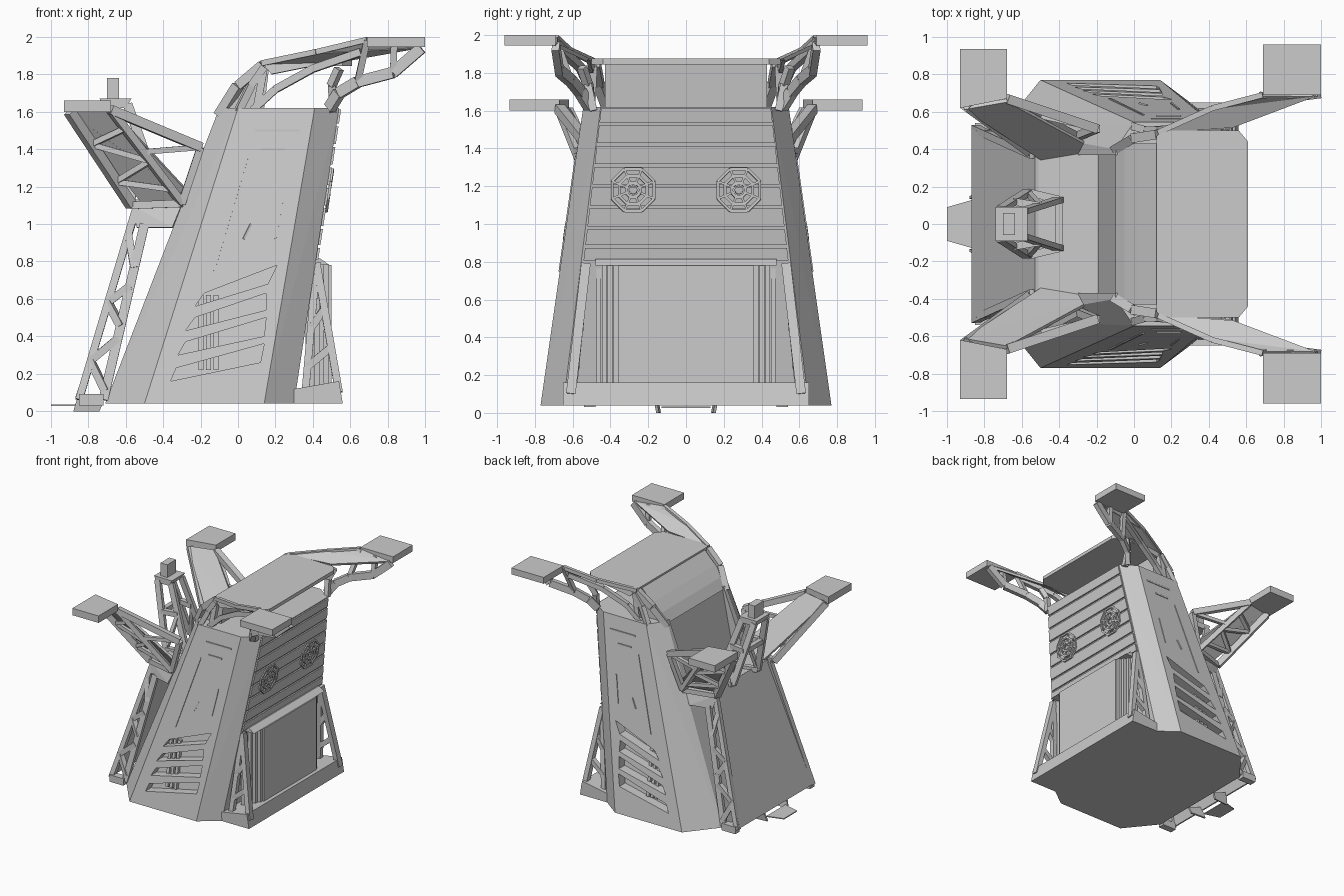
import bpy, bmesh, math
from mathutils import Vector

cube = bpy.data.objects.get("Cube")
if cube:
    bpy.data.objects.remove(cube, do_unlink=True)

grey = bpy.data.materials.new("hull grey")
grey.use_nodes = True
grey.diffuse_color = (0.6, 0.6, 0.6, 1)
grey.node_tree.nodes["Principled BSDF"].inputs["Base Color"].default_value = (0.6, 0.6, 0.6, 1)
SIDES = (1, -1)


def solid(bm, pts):
    """Convex block around the given points."""
    verts = [bm.verts.new(p) for p in pts]
    bmesh.ops.convex_hull(bm, input=verts)
    loose = [v for v in verts if v.is_valid and not v.link_faces]
    bmesh.ops.delete(bm, geom=loose, context='VERTS')


def box(bm, x, y, z):
    solid(bm, [(a, b, c) for a in x for b in y for c in z])


def prism(bm, profile, y0, y1):
    """x-z profile pulled along y."""
    solid(bm, [(x, y, z) for x, z in profile for y in (y0, y1)])


def flip(pts, s):
    return [Vector((x, s * y, z)) for x, y, z in pts]


def plate(bm, pts, t=0.02):
    pts = [Vector(p) for p in pts]
    n = (pts[1] - pts[0]).cross(pts[2] - pts[0]).normalized() * t / 2
    solid(bm, [p + n for p in pts] + [p - n for p in pts])


def beam(bm, p, q, w=0.03, h=None):
    p, q = Vector(p), Vector(q)
    d = (q - p).normalized()
    up = Vector((0, 0, 1)) if abs(d.z) < 0.9 else Vector((1, 0, 0))
    u = d.cross(up).normalized() * w / 2
    v = d.cross(u).normalized() * (h or w) / 2
    solid(bm, [e + a * u + b * v for e in (p, q) for a in SIDES for b in SIDES])


def path(bm, pts, w=0.03, h=None):
    for p, q in zip(pts, pts[1:]):
        beam(bm, p, q, w, h)


def finish(bm, name):
    bmesh.ops.dissolve_limit(bm, angle_limit=0.01, verts=bm.verts[:], edges=bm.edges[:])
    bmesh.ops.recalc_face_normals(bm, faces=bm.faces[:])
    me = bpy.data.meshes.new(name)
    bm.to_mesh(me)
    bm.free()
    me.materials.append(grey)
    ob = bpy.data.objects.new(name, me)
    bpy.context.collection.objects.link(ob)
    return ob


def side_y(z):
    return 0.77 - (z - 0.04) * 0.143


def back_x(z):
    return 0.30 + (z - 0.04) * 0.152


# Tapered main tower
bm = bmesh.new()
top = 1.62
low = [(-.71, .51), (-.5, .77), (.14, .77), (.30, .65)]
high = [(-.1, .40), (.0, side_y(top)), (.41, side_y(top)), (back_x(top), .452)]
solid(bm, [(x, s * y, z) for loop, z in ((low, .04), (high, top)) for x, y in loop for s in SIDES])
tower = finish(bm, "tower")

# Cutters for the side vents and the recessed front window
bm = bmesh.new()
vents = [
    [(-.23, .56), (.16, .68), (.21, .78), (-.18, .63)],
    [(-.28, .43), (.15, .54), (.15, .63), (-.23, .50)],
    [(-.32, .30), (.14, .40), (.15, .50), (-.28, .37)],
    [(-.36, .16), (.12, .26), (.14, .36), (-.33, .23)],
]
for s in SIDES:
    for vent in vents:
        solid(bm, [(x, s * (side_y(z) + d), z) for x, z in vent for d in (-.08, .1)])
prism(bm, [(-.6, 1.1), (-.19, 1.1), (-.12, 1.45), (-.07, 1.7), (-.6, 1.7)], -.37, .37)
cutter = finish(bm, "cutter")
cutter.hide_render = True
mod = tower.modifiers.new("cuts", 'BOOLEAN')
mod.operation = 'DIFFERENCE'
mod.solver = 'EXACT'
mod.object = cutter
graph = bpy.context.evaluated_depsgraph_get()
tower.data = bpy.data.meshes.new_from_object(tower.evaluated_get(graph))
tower.modifiers.clear()
bpy.data.objects.remove(cutter, do_unlink=True)

# Ribs in the vents and raised seams on the tower sides
bm = bmesh.new()
for s in SIDES:
    for x in (-.21, -.17, -.13):
        solid(bm, [(x + a, s * (side_y(z) + d), z) for a in (0, .025) for z in (.22, .62) for d in (-.09, -.05)])
    seams = [[(.09, 1.5), (.33, 1.5)], [(-.13, .75), (.05, 1.36)], [(.12, 1.4), (.25, 1.4)],
             [(.03, .92), (.07, 1.0)], [(.2, .92), (.24, 1.15)]]
    for seam in seams:
        path(bm, [(x, s * side_y(z), z) for x, z in seam], .012)
finish(bm, "tower_trim")

# Sloped windscreen cap and overhanging roof
bm = bmesh.new()
prism(bm, [(-.1, 1.6), (-.05, 1.68), (.02, 1.76), (.13, 1.87), (.17, 1.87), (.14, 1.62)], -.43, .43)
finish(bm, "windscreen_cap")
bm = bmesh.new()
roof = [(.12, .47), (.16, .5), (.56, .5), (.61, .44)]
solid(bm, [(x, s * y, z) for x, y in roof for s in SIDES for z in (1.845, 1.875)])
finish(bm, "roof")

# Slatted rear wall
bm = bmesh.new()
levels = [.80, .88, .98, 1.09, 1.2, 1.31, 1.42, 1.53, 1.62]
for a, b in zip(levels, levels[1:]):
    solid(bm, [(back_x(z) + d, s * (.635 - z * .115), z) for z in (a + .008, b - .008)
               for d in (-.03, .012) for s in SIDES])
finish(bm, "rear_slats")

# Round grilles
bm = bmesh.new()
for s in SIDES:
    def rim(r, k):
        a = math.tau * (k + .5) / 8
        z = 1.18 + r * math.sin(a)
        return (back_x(z) + .016, s * .28 + r * math.cos(a), z)
    for k in range(8):
        for r in (.04, .08, .12):
            beam(bm, rim(r, k), rim(r, k + 1), .014)
        beam(bm, rim(.02, k), rim(.12, k), .012)
finish(bm, "rear_grilles")

# Rear ledge and the ribbed machine box standing on it
bm = bmesh.new()
solid(bm, [(x, s * .65, z) for s in SIDES for x, z in ((.2, .04), (.56, .04), (.54, .16), (.2, .10))])
finish(bm, "rear_ledge")
bm = bmesh.new()
box(bm, (.36, .5), (-.36, .36), (.1, .78))
for k in range(4):
    for s in SIDES:
        y = .36 + k * .03
        box(bm, (.36, .485 - k * .025), (s * y, s * (y + .025)), (.1, .78))
prism(bm, [(.36, .78), (.49, .78), (.44, .815), (.36, .815)], -.48, .48)
finish(bm, "machine_box")

# Braces beside the machine box
bm = bmesh.new()
for s in SIDES:
    foot, head, back = flip([(.54, .61, .1), (.42, .53, .79), (.36, .6, .1)], s)
    beam(bm, foot, head, .05, .04)
    beam(bm, back, head, .04)
    for t in (.35, .65):
        beam(bm, foot.lerp(head, t), back.lerp(head, t - .15), .04)
finish(bm, "rear_braces")

# Free-standing sloped front shield with open side webs
bm = bmesh.new()
plate(bm, [(-.86, .51, .07), (-.86, -.51, .07), (-.52, -.36, 1.11), (-.52, .36, 1.11)])
finish(bm, "front_shield")
bm = bmesh.new()
for s in SIDES:
    a, b, c, d = flip([(-.85, .51, .06), (-.54, .37, 1.1), (-.72, .51, .06), (-.5, .41, 1.0)], s)
    beam(bm, a, b, .04)
    beam(bm, c, d, .03, .05)
    beam(bm, a, c, .06)
    for t, u in ((.2, .05), (.2, .35), (.5, .42), (.5, .65), (.85, .75)):
        beam(bm, a.lerp(b, t), c.lerp(d, u), .04)
    plate(bm, flip([(-.57, .38, 1.1), (-.3, .43, 1.1), (-.35, .45, .98), (-.54, .40, .98)], s))
finish(bm, "shield_webs")

# Deck between shield and windscreen
bm = bmesh.new()
solid(bm, [(x, s * y, z) for x, y in ((-.53, .36), (-.16, .40)) for s in SIDES for z in (1.08, 1.105)])
finish(bm, "front_deck")

# Front wings and rear arms; left and right follow the sign of y
for s in SIDES:
    side = "left" if s > 0 else "right"
    # Front wing: solid inner panel, outer truss, flat pad
    bm = bmesh.new()
    p = flip([(-.91, .62, 1.61), (-.68, .66, 1.62), (-.2, .40, 1.1), (-.5, .35, 1.1)], s)
    plate(bm, p[:3])
    plate(bm, [p[0], p[2], p[3]])
    tip, tip2, root, heel, knee = flip(
        [(-.9, .63, 1.6), (-.68, .67, 1.61), (-.2, .51, 1.41), (-.57, .39, 1.1), (-.3, .47, 1.11)], s)
    beam(bm, tip2, root, .05)
    beam(bm, tip, heel, .05)
    beam(bm, tip2, knee, .04)
    beam(bm, root, knee, .04)
    beam(bm, heel, knee, .04)
    beam(bm, tip2.lerp(knee, .45), root, .03)
    for t, u in ((.35, .2), (.35, .55), (.75, .55), (.75, .85)):
        beam(bm, tip.lerp(heel, t), tip2.lerp(knee, u), .03)
    finish(bm, "front_wing_" + side)
    bm = bmesh.new()
    pad = flip([(-.93, .62, 1.6), (-.68, .67, 1.6), (-.68, .935, 1.6), (-.93, .935, 1.6)], s)
    solid(bm, pad + [v + Vector((0, 0, .06)) for v in pad])
    finish(bm, "front_pad_" + side)

    # Rear arm: broad plated top, jagged lower chord, flat pad
    bm = bmesh.new()
    chord = flip([(.13, .49, 1.86), (.42, .62, 1.92), (.69, .69, 1.985)], s)
    under = flip([(.18, .50, 1.80), (.53, .52, 1.87), (.98, .69, 1.95)], s)
    for k in range(2):
        plate(bm, [chord[k], chord[k + 1], under[k + 1]])
        plate(bm, [chord[k], under[k + 1], under[k]])
    path(bm, chord, .03)
    lower = flip([(.49, .51, 1.62), (.54, .56, 1.70), (.64, .61, 1.76), (.83, .67, 1.81), (.98, .69, 1.94)], s)
    path(bm, lower, .04, .06)
    path(bm, flip([(.08, .5, 1.61), (.2, .51, 1.72), (.40, .56, 1.83), (.66, .66, 1.92)], s), .04)
    path(bm, flip([(-.1, .4, 1.58), (.0, .46, 1.74), (.13, .48, 1.85)], s), .05)
    path(bm, flip([(.0, .52, 1.6), (.07, .5, 1.74), (.14, .5, 1.84)], s), .04)
    path(bm, flip([(.1, .5, 1.62), (.14, .49, 1.84)], s), .04)
    path(bm, flip([(.51, .49, 1.6), (.50, .52, 1.74), (.54, .55, 1.83)], s), .04)
    beam(bm, lower[2], chord[2], .035)
    beam(bm, lower[3], under[2].lerp(chord[2], .5), .035)
    finish(bm, "rear_arm_" + side)
    bm = bmesh.new()
    box(bm, (.69, 1.0), (s * .69, s * .96), (1.945, 2.0))
    finish(bm, "rear_pad_" + side)

# Sensor mast on four raking legs
bm = bmesh.new()
for s in SIDES:
    a, b, c, d = flip([(-.57, .17, 1.11), (-.40, .13, 1.11), (-.71, .08, 1.64), (-.59, .07, 1.64)], s)
    beam(bm, a, c, .03, .05)
    beam(bm, b, d, .03, .05)
    beam(bm, a, b, .04)
    beam(bm, a.lerp(c, .55), b.lerp(d, .55), .04)
    beam(bm, a, b.lerp(d, .55), .03)
beam(bm, (-.40, -.13, 1.12), (-.40, .13, 1.12), .04)
beam(bm, (-.645, -.12, 1.4), (-.645, .12, 1.4), .04)
solid(bm, [(x, s * .09, z) for s in SIDES for x, z in ((-.74, 1.67), (-.57, 1.67), (-.6, 1.62), (-.72, 1.62))])
box(bm, (-.70, -.635), (-.06, .06), (1.66, 1.78))
finish(bm, "sensor_mast")

# Boarding step and its feet
bm = bmesh.new()
plate(bm, [(-.86, .13, .03), (-1.0, .09, .03), (-1.0, -.09, .03), (-.86, -.13, .03)], .008)
for s in SIDES:
    plate(bm, flip([(-.88, .14, 0), (-.74, .15, 0), (-.72, .16, .05), (-.85, .16, .1)], s), .015)
finish(bm, "boarding_step")
